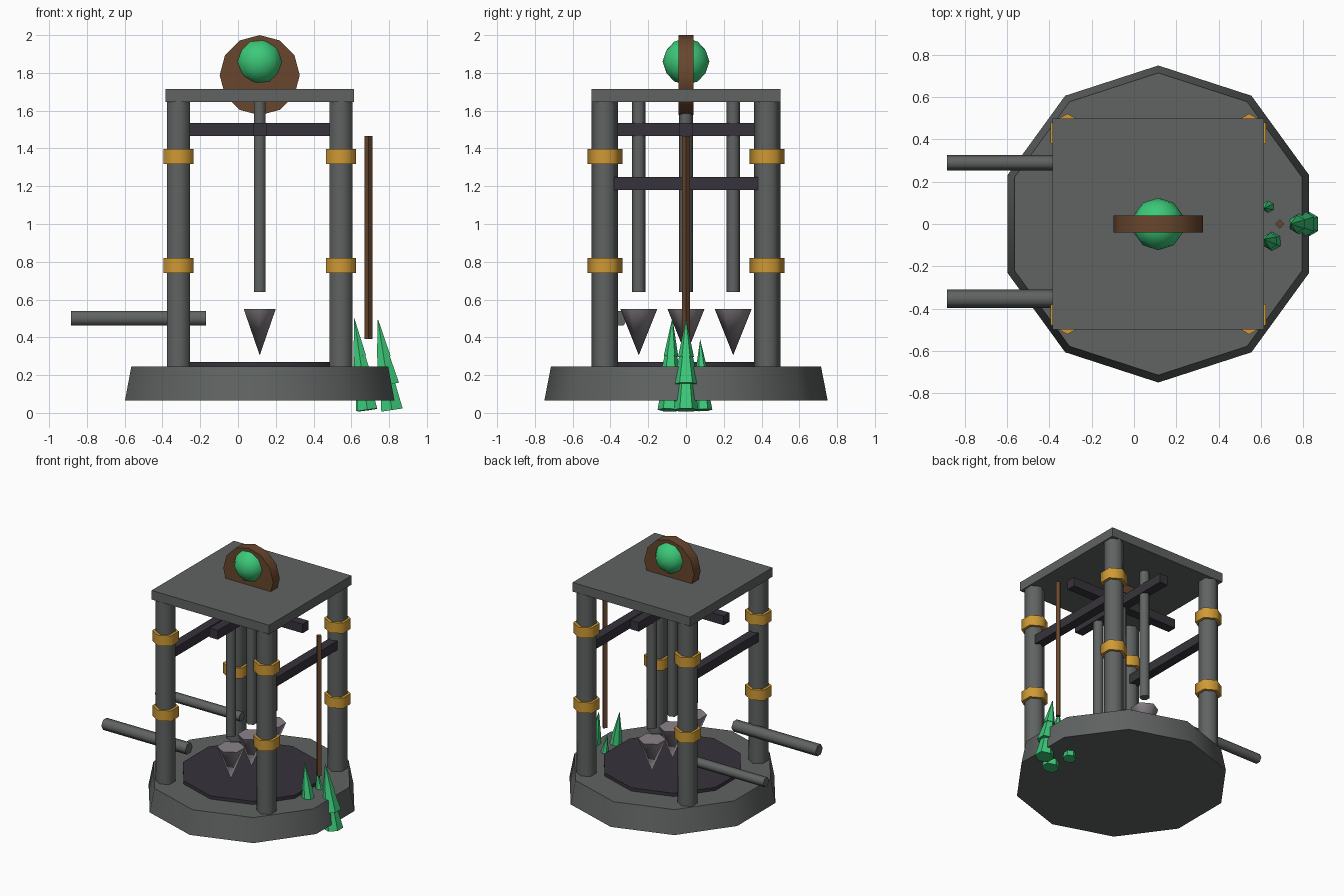
import bpy, bmesh, math
from mathutils import Matrix, Vector

if "Cube" in bpy.data.objects:
    bpy.data.objects.remove(bpy.data.objects["Cube"])

CX = 0.115  # axis of the tower


def material(name, rgb):
    m = bpy.data.materials.new(name)
    m.use_nodes = True
    m.diffuse_color = (*rgb, 1)
    m.node_tree.nodes["Principled BSDF"].inputs["Base Color"].default_value = (*rgb, 1)
    return m


STONE = material("grey stone", (0.115, 0.125, 0.122))
DARK = material("dark iron", (0.037, 0.033, 0.043))
GOLD = material("gold", (0.62, 0.32, 0.035))
WOOD = material("brown wood", (0.14, 0.062, 0.027))
GREEN = material("green crystal", (0.045, 0.58, 0.19))
STEEL = material("pale steel", (0.26, 0.23, 0.255))


def finish(name, bm, mat, smooth=True):
    bmesh.ops.recalc_face_normals(bm, faces=bm.faces)
    me = bpy.data.meshes.new(name)
    bm.to_mesh(me)
    bm.free()
    me.materials.append(mat)
    ob = bpy.data.objects.new(name, me)
    bpy.context.collection.objects.link(ob)
    if smooth:
        bpy.ops.object.select_all(action='DESELECT')
        ob.select_set(True)
        bpy.context.view_layer.objects.active = ob
        bpy.ops.object.shade_smooth_by_angle(angle=math.radians(65))
    return ob


def lathe(name, profile, sides, start, mat, direction=(0, 0, 1), smooth=True):
    """Polygonal solid from (radius, height) pairs, a corner facing +y."""
    axis = Vector(direction).normalized()
    turn = Vector((0, 0, 1)).rotation_difference(axis).to_matrix().to_4x4()
    place = Matrix.Translation(start) @ turn
    bm = bmesh.new()
    rings = []
    for r, h in profile:
        angles = [math.pi / 2 + math.tau * i / sides for i in range(sides)]
        rings.append([bm.verts.new(place @ Vector((r * math.cos(a), r * math.sin(a), h)))
                      for a in angles])
    for low, high in zip(rings, rings[1:]):
        for i in range(sides):
            j = (i + 1) % sides
            bm.faces.new((low[i], low[j], high[j], high[i]))
    for (r, _), ring in zip((profile[0], profile[-1]), (rings[0], rings[-1])):
        if r > 0:
            bm.faces.new(ring)
    bmesh.ops.remove_doubles(bm, verts=bm.verts, dist=1e-5)
    return finish(name, bm, mat, smooth)


def rod(name, r, length, sides, start, mat, direction=(0, 0, 1)):
    return lathe(name, [(r, 0), (r, length)], sides, start, mat, direction)


def box(name, size, centre, mat):
    bm = bmesh.new()
    bmesh.ops.create_cube(bm, size=1, matrix=Matrix.Translation(centre) @ Matrix.Diagonal((*size, 1)))
    return finish(name, bm, mat, False)


# Base and floor
lathe("base", [(0.75, 0.065), (0.715, 0.245)], 10, (CX, 0, 0), STONE)
rod("floor_disc", 0.5, 0.03, 10, (CX, 0, 0.24), DARK)

# Corner pillars with gold bands
for sx, side in ((-1, "right"), (1, "left")):
    for sy, end in ((-1, "front"), (1, "back")):
        x, y = CX + sx * 0.43, sy * 0.43
        rod(f"pillar_{end}_{side}", 0.07, 1.4, 6, (x, y, 0.245), STONE)
        for z, level in ((0.74, "lower"), (1.317, "upper")):
            rod(f"{level}_band_{end}_{side}", 0.0925, 0.08, 6, (x, y, z), GOLD)
    # Side brace between pillars
    box(f"side_brace_{side}", (0.07, 0.86, 0.07), (CX + sx * 0.43, 0, 1.215), DARK)

# Roof and crossed beams
box("roof_slab", (1, 1, 0.07), (CX, 0, 1.68), STONE)
box("cross_beam_wide", (0.92, 0.07, 0.07), (CX, 0, 1.5), DARK)
box("cross_beam_deep", (0.07, 0.92, 0.07), (CX, 0, 1.5), DARK)

# Pistons with spikes below
for y, place in ((-0.25, "front"), (0, "middle"), (0.25, "back")):
    rod(f"piston_{place}", 0.036, 1.005, 6, (CX, y, 0.64), STONE)
    lathe(f"spike_{place}", [(0, 0.305), (0.098, 0.55)], 6, (CX, y, 0), STEEL)

# Horizontal pipes on the right side
rod("pipe_front", 0.044, 0.715, 6, (-0.885, -0.353, 0.5), STONE, (1, 0, 0))
rod("pipe_back", 0.036, 0.715, 6, (-0.885, 0.29, 0.5), STONE, (1, 0, 0))

# Lever pole
rod("pole", 0.021, 1.075, 4, (0.69, 0, 0.39), WOOD)

# Roof emblem: wooden wheel holding a green orb
rod("roof_wheel", 0.212, 0.08, 12, (CX, 0.04, 1.788), WOOD, (0, -1, 0))
bm = bmesh.new()
bmesh.ops.create_icosphere(bm, subdivisions=2, radius=0.124,
                           matrix=Matrix.Translation((CX, 0, 1.86)))
finish("orb", bm, GREEN)

# Leaning tiered crystals: foot, tip, width
TIERS = [(0.066, 0), (0.045, 0.28), (0.068, 0.28), (0.037, 0.58), (0.042, 0.58), (0, 1)]
for name, foot, tip, width in (
        ("tall", (0.815, 0, 0.015), (0.74, 0, 0.5), 1),
        ("middle", (0.685, -0.09, 0.015), (0.615, -0.072, 0.505), 0.92),
        ("small", (0.665, 0.092, 0.015), (0.615, 0.075, 0.39), 0.72)):
    lean = Vector(tip) - Vector(foot)
    lathe(f"crystal_{name}", [(r * width, h * lean.length) for r, h in TIERS],
          6, foot, GREEN, lean, False)
